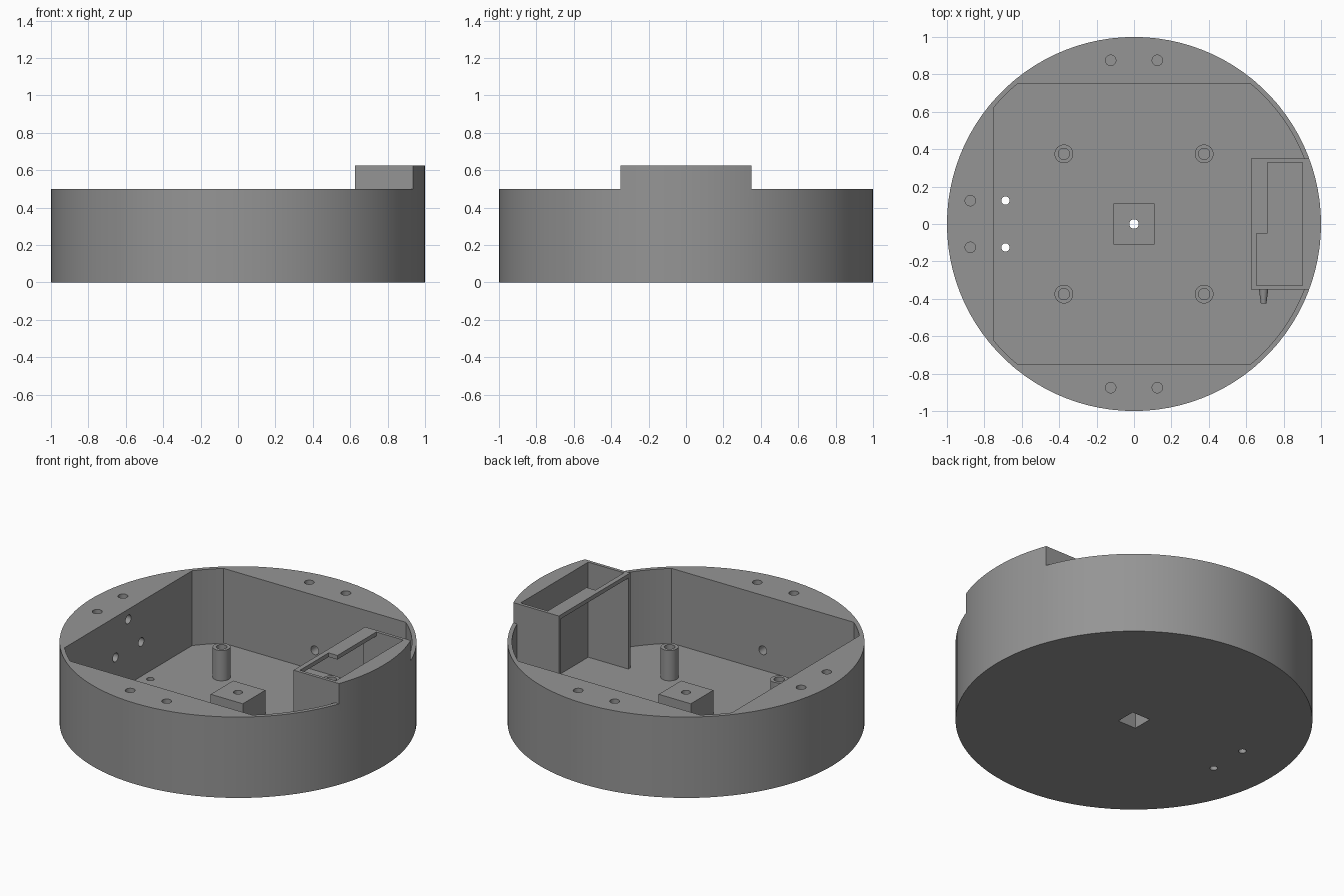
import bpy, math
from mathutils import Matrix

if "Cube" in bpy.data.objects:
    bpy.data.objects.remove(bpy.data.objects["Cube"])

grey = bpy.data.materials.new("plain grey")
grey.diffuse_color = (0.30, 0.30, 0.30, 1)
grey.use_nodes = True
grey.node_tree.nodes["Principled BSDF"].inputs["Base Color"].default_value = grey.diffuse_color
FLOOR = 0.0375


def finish(o, name):
    o.name = name
    o.data.materials.clear()
    o.data.materials.append(grey)
    return o


def box(x0, x1, y0, y1, z0, z1, name="block"):
    bpy.ops.mesh.primitive_cube_add(size=1)
    o = bpy.context.object
    o.data.transform(Matrix.Translation(((x0 + x1) / 2, (y0 + y1) / 2, (z0 + z1) / 2))
                     @ Matrix.Diagonal((x1 - x0, y1 - y0, z1 - z0, 1)))
    return finish(o, name)


def rod(x, y, z, r, length, axis="Z", n=32, r2=None, name="rod"):
    """Rod or taper starting at the given point and running along +axis."""
    bpy.ops.mesh.primitive_cone_add(vertices=n, radius1=r, radius2=r if r2 is None else r2, depth=length)
    o = bpy.context.object
    turn = {"Z": Matrix(), "X": Matrix.Rotation(math.pi / 2, 4, "Y"),
            "Y": Matrix.Rotation(-math.pi / 2, 4, "X"),
            "-Y": Matrix.Rotation(math.pi / 2, 4, "X")}[axis]
    o.data.transform(Matrix.Translation((x, y, z)) @ turn @ Matrix.Translation((0, 0, length / 2)))
    return finish(o, name)


def combine(target, tool, op="DIFFERENCE"):
    m = target.modifiers.new("cut", "BOOLEAN")
    m.operation, m.solver, m.object = op, "EXACT", tool
    bpy.context.view_layer.objects.active = target
    bpy.ops.object.modifier_apply(modifier=m.name)
    bpy.data.objects.remove(tool)


def holder_block():
    return box(0.625, 1.3, -0.35, 0.35, -0.5, 1.5)


# round housing, lowered to the rim height everywhere except at the holder
body = rod(0, 0, 0, 1, 0.625, n=100, name="round_housing")
above = box(-1.2, 1.2, -1.2, 1.2, 0.5, 1)
combine(above, holder_block())
combine(body, above)

# main pocket: square cut rounded off by the thin outer wall
pocket = rod(0, 0, FLOOR, 0.975, 1, n=100)
combine(pocket, box(-0.75, 1.2, -0.75, 0.75, -0.5, 1.5), "INTERSECT")
combine(pocket, holder_block())
combine(body, pocket)

# holder compartment, open on the inner side, with a stepped opening on top
combine(body, box(0.6, 0.9, -0.33, 0.33, FLOOR, 0.6))
combine(body, box(0.715, 0.9, -0.33, 0.33, 0.5, 0.8))
combine(body, box(0.655, 0.8, -0.33, -0.05, 0.5, 0.8))

# blind screw holes in the rim
for s in (-1, 1):
    for x, y in ((0.125 * s, 0.875), (0.125 * s, -0.875), (-0.875, 0.125 * s)):
        combine(body, rod(x, y, 0.35, 0.028, 0.3))
    # cable holes through the floor
    combine(body, rod(-0.6875, 0.125 * s, -0.1, 0.022, 0.3))
    # side wall holes
    combine(body, rod(-0.83, 0.125 * s, 0.25, 0.027, 0.15, "X"))
    combine(body, rod(0, 0.75 * s - 0.08, 0.16, 0.027, 0.16, "Y"))
combine(body, rod(-0.83, 0, 0.4375, 0.027, 0.15, "X"))

# centre pedestal with a square socket below and a round hole on top
pedestal = box(-0.11, 0.11, -0.11, 0.11, FLOOR, 0.1875, "centre_pedestal")
for part in (body, pedestal):
    combine(part, box(-0.0625, 0.0625, -0.0625, 0.0625, -0.1, 0.15))
combine(pedestal, rod(0, 0, 0.1, 0.025, 0.2))

# four hollow mounting posts
parts = [body]
for i, (sx, sy) in enumerate(((-1, -1), (1, -1), (-1, 1), (1, 1))):
    post = rod(0.375 * sx, 0.375 * sy, FLOOR, 0.05, 0.1875, name=f"mounting_post_{i + 1}")
    combine(post, rod(0.375 * sx, 0.375 * sy, FLOOR + 0.03, 0.03, 0.3))
    parts.append(post)

# small tapered peg on the holder side
parts.append(rod(0.693, -0.349, 0.2, 0.025, 0.075, "-Y", 16, 0.015, "tapered_peg"))

# smooth the round walls, keep edges sharp
for o in parts:
    bpy.ops.object.select_all(action="DESELECT")
    o.select_set(True)
    bpy.context.view_layer.objects.active = o
    bpy.ops.object.shade_smooth_by_angle(angle=math.radians(25))
